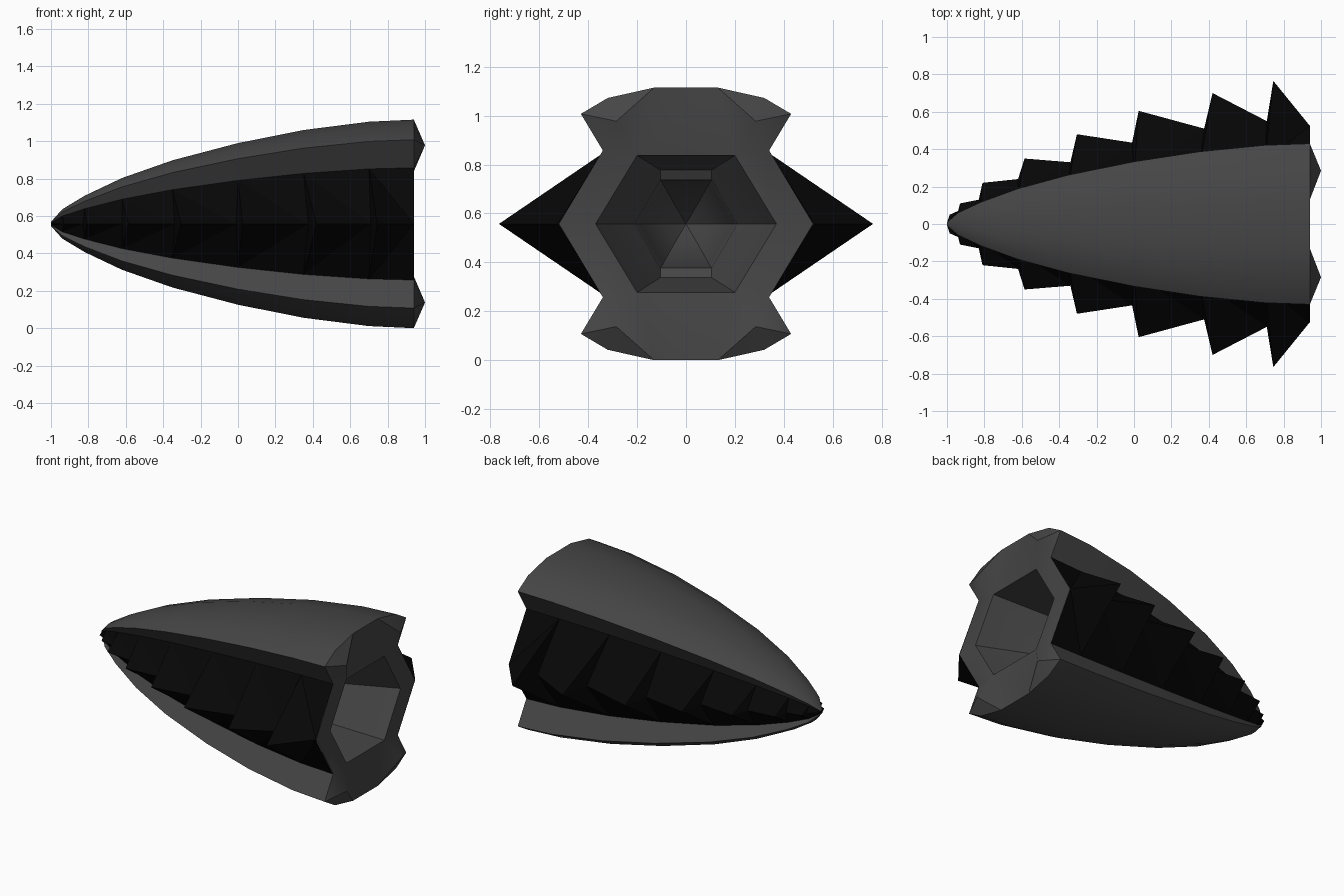
import bpy, bmesh, math

if "Cube" in bpy.data.objects:
    bpy.data.objects.remove(bpy.data.objects["Cube"])

CZ = 0.5575          # height of the long axis
# stations along the hull: (x, scale of the rear section)
RINGS = [(-1, .02), (-.98, .06), (-.94, .14), (-.82, .27), (-.62, .44), (-.35, .61),
         (0, .775), (.35, .90), (.70, .98), (.94, 1)]
SCALE = dict(RINGS)
REAR = .94
# one quarter of the rear section (y, z from axis), side groove to crown
QUARTER = [(.34, .30), (.43, .45), (.32, .515), (.13, .5575)]
# rear opening and nozzle steps: (x, corner y, corner z, side y)
NOZZLE = [(REAR, .20, .28, .37), (.58, .105, .22, .215), (.56, .105, .18, .21),
          (.40, .095, .165, .19), (.22, .05, .085, .10)]


def material(name, v):
    m = bpy.data.materials.new(name)
    m.diffuse_color = (v, v, v, 1)
    m.use_nodes = True
    m.node_tree.nodes["Principled BSDF"].inputs["Base Color"].default_value = m.diffuse_color
    return m


def make(name, faces, mat, angle=None):
    bm = bmesh.new()
    for f in faces:
        bm.faces.new([bm.verts.new((x, y, z + CZ)) for x, y, z in f])
    bmesh.ops.remove_doubles(bm, verts=bm.verts, dist=0.0005)
    bmesh.ops.recalc_face_normals(bm, faces=bm.faces)
    # open sheets at the rear must face backwards
    if name in ("rear_rim", "rear_nozzle") and sum(f.normal.x for f in bm.faces) < 0:
        bmesh.ops.reverse_faces(bm, faces=bm.faces)
    me = bpy.data.meshes.new(name)
    bm.to_mesh(me)
    bm.free()
    ob = bpy.data.objects.new(name, me)
    bpy.context.collection.objects.link(ob)
    me.materials.append(mat)
    if angle:
        bpy.ops.object.select_all(action='DESELECT')
        ob.select_set(True)
        bpy.context.view_layer.objects.active = ob
        bpy.ops.object.shade_smooth_by_angle(angle=math.radians(angle))
    return ob


def bridge(a, b):
    return [[p, q, s, r] for p, q, r, s in zip(a, a[1:], b, b[1:])]


def loft(profile, rings):
    loops = [[(x, y * s, z * s) for y, z in profile] for x, s in rings]
    return [f for a, b in zip(loops, loops[1:]) for f in bridge(a, b)]


hull_mat = material("dark_grey", .06)
scale_mat = material("near_black", .002)

# upper and lower shells
arch = QUARTER + [(-y, z) for y, z in reversed(QUARTER)]
hull = loft(arch, RINGS) + loft([(y, -z) for y, z in arch], RINGS)

# rear rim with four raised corners
rim, HEX, HEX_SIDE = [], NOZZLE[0][1:3], NOZZLE[0][3]
for sz in (1, -1):
    for sy in (1, -1):
        P = lambda p, x=REAR: (x, p[0] * sy, p[1] * sz)
        tip = P((.285, .42), 1.0)
        for a, b in zip(QUARTER[1:], QUARTER[2:]):
            hull.append([tip, P(a), P(b)])
        for a, b in ((QUARTER[3], HEX), (HEX, QUARTER[0]), (QUARTER[0], QUARTER[1])):
            rim.append([tip, P(a), P(b)])
        rim.append([P(QUARTER[0]), P((.52, 0)), P((HEX_SIDE, 0)), P(HEX)])
    y, z = QUARTER[3]
    rim.append([(REAR, y, z * sz), (REAR, -y, z * sz),
                (REAR, -HEX[0], HEX[1] * sz), (REAR, HEX[0], HEX[1] * sz)])
make("hull", hull, hull_mat, 25)
make("rear_rim", rim, hull_mat, 60)

# stepped hexagonal nozzle closing to a point
loops = [[(x, w, 0), (x, y, z), (x, -y, z), (x, -w, 0), (x, -y, -z), (x, y, -z), (x, w, 0)]
         for x, y, z, w in NOZZLE]
nozzle = [f for a, b in zip(loops, loops[1:]) for f in bridge(a, b)]
nozzle += [[p, q, (.12, 0, 0)] for p, q in zip(loops[-1], loops[-1][1:])]
make("rear_nozzle", nozzle, hull_mat, 25)

# overlapping side scales: (start station, crest x, crest y, end station, heel x, heel y)
SCALES = [(-1, -.985, .05, -.94, -.94, .07), (-.94, -.93, .11, -.82, -.83, .13),
          (-.82, -.81, .22, -.62, -.62, .24), (-.62, -.585, .35, -.35, -.34, .33),
          (-.35, -.305, .48, 0, -.01, .435), (0, .025, .605, .35, .375, .51),
          (.35, .42, .70, .70, .71, .55), (.70, .745, .765, .94, .94, .525)]
gy, gz = QUARTER[0]
for side, sy in (("right", 1), ("left", -1)):
    faces, heel = [], (-1, 0, 0)
    for x0, cx, cy, x1, ex, ey in SCALES:
        crest, end = (cx, cy * sy, 0), (ex, ey * sy, 0)
        for sz in (1, -1):
            a = (x0, gy * SCALE[x0] * sy, gz * SCALE[x0] * sz)
            b = (x1, gy * SCALE[x1] * sy, gz * SCALE[x1] * sz)
            faces += [[a, heel, crest], [a, crest, end], [a, end, b]]
        heel = end
    make("side_scales_" + side, faces, scale_mat)
